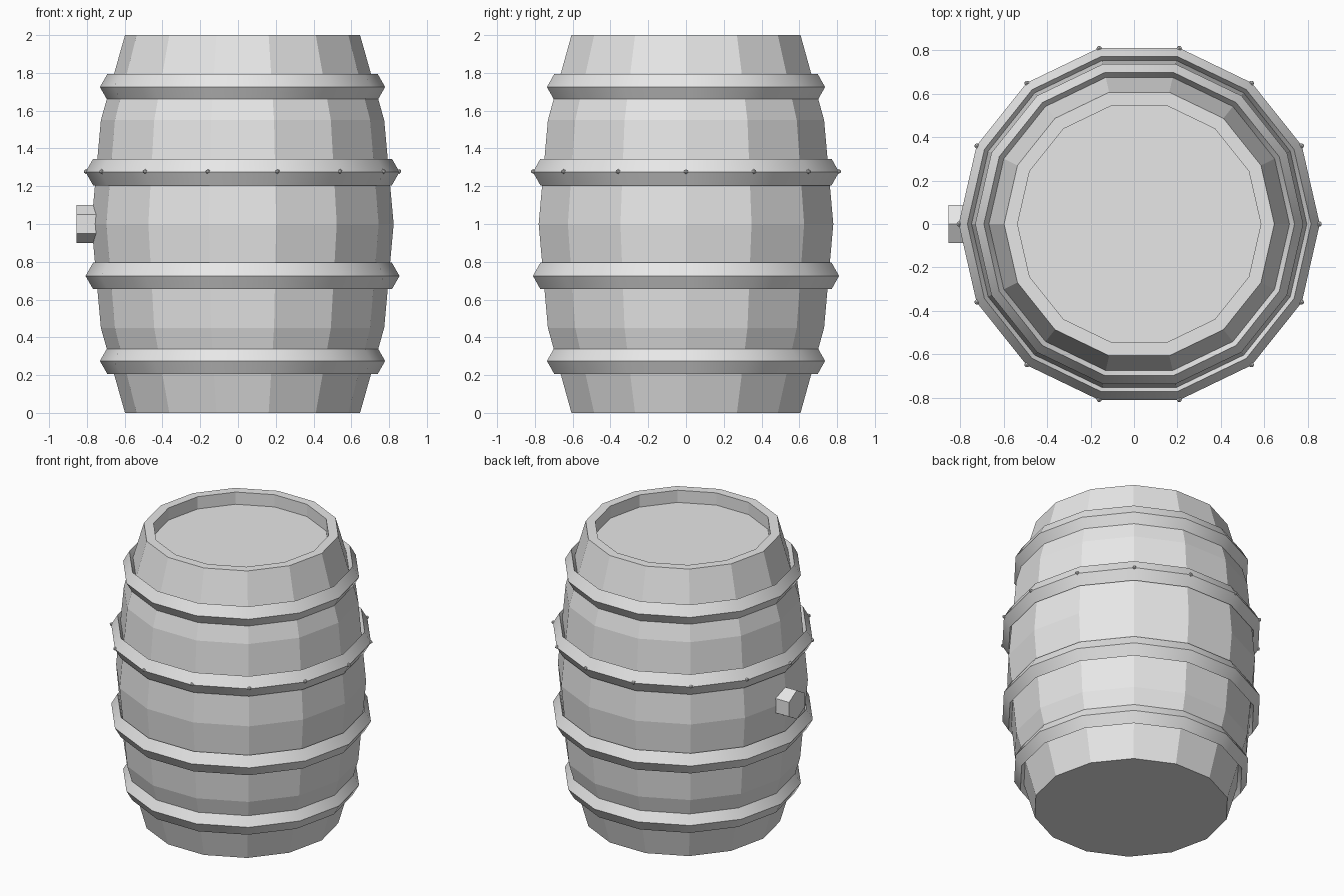
import bpy, bmesh, math
from mathutils import Matrix, Vector

SIDES = 14
CX = 0.024          # barrel axis; the bung sticks out on -x
MID_Z = 1.0

cube = bpy.data.objects.get("Cube")
if cube:
    bpy.data.objects.remove(cube, do_unlink=True)

grey = bpy.data.materials.new("plain grey")
grey.use_nodes = True
grey.diffuse_color = (0.8, 0.8, 0.8, 1)
grey.node_tree.nodes["Principled BSDF"].inputs["Base Color"].default_value = (0.8, 0.8, 0.8, 1)


def finish(bm, name, smooth=False):
    """Turn a bmesh into a named, coloured object."""
    bmesh.ops.recalc_face_normals(bm, faces=bm.faces[:])
    mesh = bpy.data.meshes.new(name)
    bm.to_mesh(mesh)
    bm.free()
    mesh.materials.append(grey)
    obj = bpy.data.objects.new(name, mesh)
    bpy.context.collection.objects.link(obj)
    if smooth:
        bpy.ops.object.select_all(action='DESELECT')
        obj.select_set(True)
        bpy.context.view_layer.objects.active = obj
        bpy.ops.object.shade_smooth_by_angle(angle=math.radians(30))
    return obj


def lathe(name, profile, closed=False, smooth=False):
    """Spin (radius, z) points around the barrel axis; open ends are capped."""
    bm = bmesh.new()
    rings = []
    for r, z in profile:
        angles = [math.tau * i / SIDES for i in range(SIDES)]
        rings.append([bm.verts.new((CX + r * math.cos(a), r * math.sin(a), z)) for a in angles])
    pairs = list(zip(rings, rings[1:]))
    if closed:
        pairs.append((rings[-1], rings[0]))
    else:
        bm.faces.new(rings[0])
        bm.faces.new(rings[-1])
    for low, high in pairs:
        for i in range(SIDES):
            j = (i + 1) % SIDES
            bm.faces.new((low[i], low[j], high[j], high[i]))
    return finish(bm, name, smooth)


# Barrel body with a recessed lid
lathe("barrel_body", [(0.622, 0), (0.75, 0.45), (0.8, 1), (0.75, 1.55),
                      (0.622, 2), (0.56, 2), (0.56, 1.915)])

# Hoops: diamond-section rings, mirrored about the middle
for size, offset, radius in (("end", 0.725, 0.715), ("middle", 0.275, 0.791)):
    for side, sign in (("lower", -1), ("upper", 1)):
        z = MID_Z + sign * offset
        lathe(f"{side}_{size}_hoop",
              [(radius + 0.04, z), (radius, z + 0.07), (radius - 0.04, z), (radius, z - 0.07)],
              closed=True, smooth=True)

# Rivets on the corners of the upper middle hoop
bm = bmesh.new()
for i in range(SIDES):
    a = math.tau * i / SIDES
    spot = Vector((CX + 0.829 * math.cos(a), 0.829 * math.sin(a), 1.278))
    bmesh.ops.create_icosphere(bm, subdivisions=1, radius=0.013, matrix=Matrix.Translation(spot))
finish(bm, "hoop_rivets")

# Hexagonal bung on the right side
bm = bmesh.new()
turn = Matrix.Translation((-0.79, 0, MID_Z)) @ Matrix.Rotation(math.pi / 2, 4, 'Y')
bmesh.ops.create_cone(bm, cap_ends=True, segments=6, radius1=0.1, radius2=0.1, depth=0.13, matrix=turn)
# Put corners at the top and bottom
zs = [v.co.z for v in bm.verts]
if max(zs) < MID_Z + 0.095:
    bmesh.ops.rotate(bm, verts=bm.verts[:], cent=(0, 0, MID_Z),
                     matrix=Matrix.Rotation(math.pi / 6, 3, 'X'))
finish(bm, "bung")
